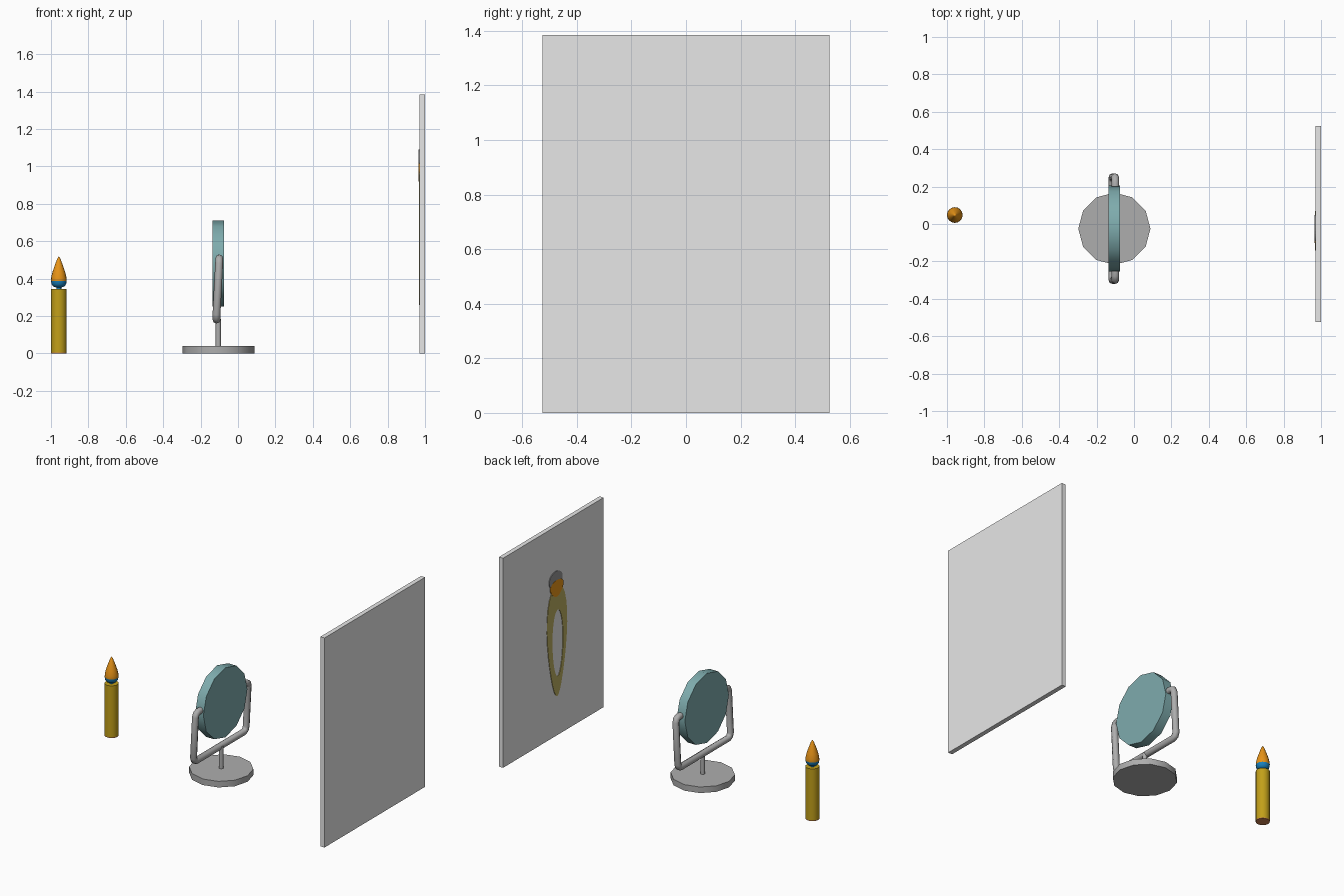
import bpy, bmesh, math
from mathutils import Vector

cube = bpy.data.objects.get("Cube")
if cube:
    bpy.data.objects.remove(cube, do_unlink=True)


def material(name, r, g, b):
    m = bpy.data.materials.new(name)
    m.use_nodes = True
    m.diffuse_color = (r, g, b, 1)
    m.node_tree.nodes["Principled BSDF"].inputs["Base Color"].default_value = (r, g, b, 1)
    return m


SCREEN = material("screen white", 0.8, 0.8, 0.8)
METAL = material("stand grey", 0.42, 0.42, 0.42)
GLASS = material("lens teal", 0.21, 0.41, 0.42)
WAX = material("candle yellow", 0.54, 0.35, 0.01)
FLAME = material("flame orange", 0.9, 0.33, 0.01)
BLUE = material("flame blue", 0.01, 0.22, 0.51)
BASE = material("candle bottom", 0.6, 0.22, 0.08)
GLOW = material("projected yellow", 0.5, 0.42, 0.12)
SHADOW = material("projected grey", 0.3, 0.3, 0.3)


def finish(name, bm, *mats, smooth=True):
    bmesh.ops.recalc_face_normals(bm, faces=bm.faces)
    me = bpy.data.meshes.new(name)
    bm.to_mesh(me)
    bm.free()
    ob = bpy.data.objects.new(name, me)
    bpy.context.collection.objects.link(ob)
    for m in mats:
        me.materials.append(m)
    if smooth:
        bpy.ops.object.select_all(action='DESELECT')
        ob.select_set(True)
        bpy.context.view_layer.objects.active = ob
        bpy.ops.object.shade_smooth_by_angle(angle=math.radians(40))
    return ob


def cylinder(name, centre, radius, depth, sides, mat, along_x=False):
    bm = bmesh.new()
    bmesh.ops.create_cone(bm, cap_ends=True, segments=sides, radius1=radius,
                          radius2=radius, depth=depth)
    for v in bm.verts:
        p = Vector((v.co.z, v.co.x, v.co.y)) if along_x else v.co.copy()
        v.co = p + Vector(centre)
    return finish(name, bm, mat)


# Projection screen
bm = bmesh.new()
bmesh.ops.create_cube(bm, size=1)
for v in bm.verts:
    v.co = (0.985 + v.co.x * 0.03, v.co.y * 1.05, (v.co.z + 0.5) * 1.385)
finish("screen", bm, SCREEN, smooth=False)

# Lens and its stand
LX, LY = -0.105, -0.025
cylinder("lens", (LX, LY, 0.48), 0.23, 0.06, 12, GLASS, along_x=True)
cylinder("stand_base", (LX, LY, 0.02), 0.193, 0.04, 12, METAL)
cylinder("stand_post", (LX, LY, 0.11), 0.014, 0.15, 12, METAL)

# Yoke: one half as (x, y offset, z), mirrored to the other side
half = [(-0.1, 0.225, 0.508), (-0.1, 0.25, 0.508), (-0.1, 0.268, 0.5),
        (-0.101, 0.275, 0.48), (-0.115, 0.275, 0.21), (-0.115, 0.268, 0.19),
        (-0.115, 0.25, 0.18)]
path = half + [(x, -y, z) for x, y, z in reversed(half)]
curve = bpy.data.curves.new("yoke", 'CURVE')
curve.dimensions = '3D'
curve.bevel_depth = 0.021
curve.bevel_resolution = 2
curve.use_fill_caps = True
spline = curve.splines.new('POLY')
spline.points.add(len(path) - 1)
for point, (x, y, z) in zip(spline.points, path):
    point.co = (x, y + LY, z, 1)
curve.materials.append(METAL)
bpy.context.collection.objects.link(bpy.data.objects.new("stand_yoke", curve))

# Candle
CX, CY = -0.958, 0.048
cylinder("candle", (CX, CY, 0.175), 0.042, 0.34, 16, WAX)
cylinder("candle_bottom", (CX, CY, 0.003), 0.042, 0.006, 16, BASE)

# Flame, blue near the wick
profile = [(0.013, 0.34), (0.013, 0.352), (0.03, 0.358), (0.039, 0.37),
           (0.042, 0.387), (0.041, 0.405), (0.034, 0.435), (0.022, 0.47),
           (0.009, 0.505), (0, 0.52)]
bm = bmesh.new()
verts = [bm.verts.new((r, 0, z)) for r, z in profile]
edges = [bm.edges.new(pair) for pair in zip(verts, verts[1:])]
bmesh.ops.spin(bm, geom=verts + edges, cent=(0, 0, 0), axis=(0, 0, 1),
               angle=math.tau, steps=16)
bmesh.ops.remove_doubles(bm, verts=bm.verts, dist=0.0005)
for f in bm.faces:
    f.material_index = 1 if f.calc_center_median().z < 0.387 else 0
bmesh.ops.translate(bm, vec=(CX, CY, 0), verts=bm.verts)
finish("flame", bm, FLAME, BLUE)


# Picture projected on the screen, upside down
def outline(bm, x, cy, cz, w, h, lean, n=28):
    ring = []
    for i in range(n):
        a = math.tau * i / n
        ring.append(bm.verts.new((x, cy + w * math.cos(a) * (1 + lean * math.sin(a)),
                                  cz + h * math.sin(a))))
    return ring


def plate(name, x, mat, outer, inner=None):
    bm = bmesh.new()
    a = outline(bm, x, *outer)
    if inner:
        b = outline(bm, x, *inner)
        for i in range(len(a)):
            bm.faces.new((a[i - 1], a[i], b[i], b[i - 1]))
    else:
        bm.faces.new(a)
    geom = bmesh.ops.extrude_face_region(bm, geom=bm.faces[:])["geom"]
    moved = [g for g in geom if isinstance(g, bmesh.types.BMVert)]
    bmesh.ops.translate(bm, vec=(0.971 - x, 0, 0), verts=moved)
    finish(name, bm, mat, smooth=False)


plate("projected_candle", 0.967, GLOW, (-0.036, 0.63, 0.1, 0.37, 0.35),
      (-0.042, 0.61, 0.055, 0.22, 0.1))
plate("projected_wick", 0.966, SHADOW, (-0.022, 1.035, 0.07, 0.055, 0))
plate("projected_flame", 0.965, FLAME, (-0.032, 0.975, 0.066, 0.055, 0.3))
